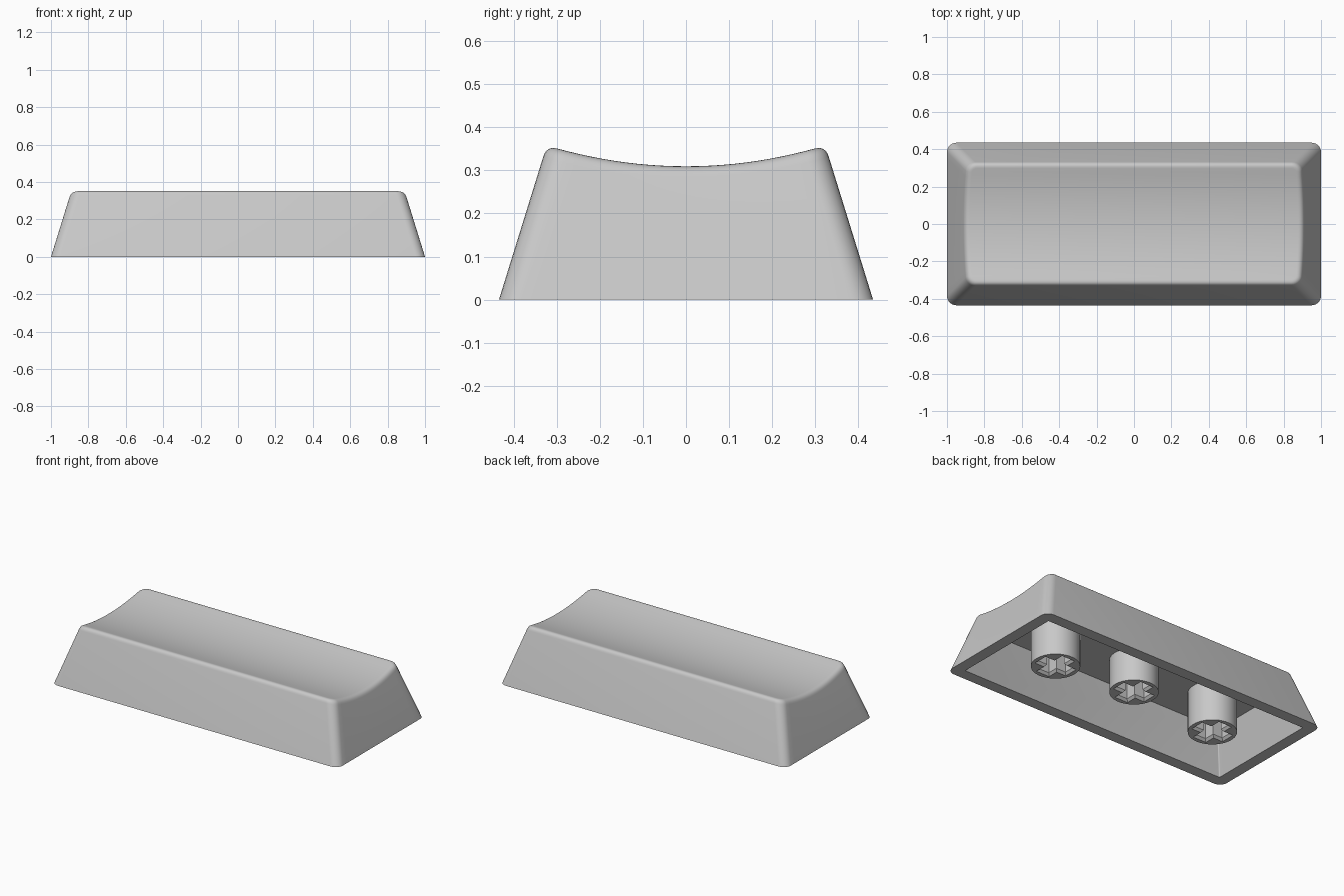
import bpy, bmesh, math

if "Cube" in bpy.data.objects:
    bpy.data.objects.remove(bpy.data.objects["Cube"])

HX, HY = 1.0, 0.4345     # half size of the base
SLOPE = 0.31             # inward lean of the walls
ROUND = 0.05             # radius of the upright corners
EDGE = 0.026             # size of the rounded top edge
WALL = 0.072             # wall thickness at the base
CEILING = 0.25           # height of the hollow underside

grey = bpy.data.materials.new("light_grey")
grey.diffuse_color = (0.58, 0.58, 0.58, 1)
grey.use_nodes = True
grey.node_tree.nodes["Principled BSDF"].inputs["Base Color"].default_value = grey.diffuse_color


def finish(bm, name):
    bmesh.ops.recalc_face_normals(bm, faces=bm.faces)
    mesh = bpy.data.meshes.new(name)
    bm.to_mesh(mesh)
    bm.free()
    mesh.materials.append(grey)
    obj = bpy.data.objects.new(name, mesh)
    bpy.context.collection.objects.link(obj)
    bpy.ops.object.select_all(action='DESELECT')
    bpy.context.view_layer.objects.active = obj
    obj.select_set(True)
    bpy.ops.object.shade_smooth_by_angle(angle=math.radians(30))
    return obj


def rounded_rect(hx, hy, r, arc=6, side=20):
    """Right half from front to back, then the mirrored left half."""
    right = []
    for k in range(arc + 1):
        a = math.radians(-90 + 90 * k / arc)
        right.append((hx - r + r * math.cos(a), -hy + r + r * math.sin(a)))
    for k in range(1, side):
        right.append((hx, (hy - r) * (2 * k / side - 1)))
    right += [(x, -y) for x, y in reversed(right[:arc + 1])]
    return right + [(-x, y) for x, y in reversed(right)]


def outer(z, inset=0.0):
    d = SLOPE * z + inset
    return rounded_rect(HX - d, HY - d, ROUND - inset)


def dish(y):
    return 0.3095 + y * y / 2.16


def bridge(bm, a, b):
    n = len(a)
    for i in range(n):
        bm.faces.new((a[i], a[(i + 1) % n], b[(i + 1) % n], b[i]))


def strip_fill(bm, ring):
    n = len(ring)
    for i in range(n // 2 - 1):
        bm.faces.new((ring[i], ring[i + 1], ring[n - 2 - i], ring[n - 1 - i]))


# Hollow cap: leaning walls, rounded edge and a scooped top
bm = bmesh.new()
base = outer(0)
count = len(base)
steps = 6
top_rings = [[] for _ in range(steps + 1)]
for i in range(count):
    z = 0.34
    for _ in range(8):
        z = dish(outer(z)[i][1])
    corner = (*outer(z)[i], z)
    low = (*outer(z - EDGE)[i], z - EDGE)
    x, y = outer(z, EDGE)[i]
    high = (x, y, dish(y))
    for s in range(steps + 1):
        t = s / steps
        top_rings[s].append([(1 - t) ** 2 * p + 2 * t * (1 - t) * q + t * t * r
                             for p, q, r in zip(low, corner, high)])
inner = [[(x, y, z) for x, y in
          rounded_rect(HX - WALL - 0.3 * z, HY - WALL - 0.3 * z, 0.006)]
         for z in (CEILING, 0)]
levels = inner + [[(x, y, 0) for x, y in base]] + top_rings
rings = [[bm.verts.new(p) for p in level] for level in levels]
for a, b in zip(rings, rings[1:]):
    bridge(bm, a, b)
strip_fill(bm, rings[0])
strip_fill(bm, rings[-1])
finish(bm, "cap_shell")


def cross(arm, half):
    quarter = [(arm, -half), (arm, half), (half, half)]
    pts = []
    for k in range(4):
        c, s = round(math.cos(k * math.pi / 2)), round(math.sin(k * math.pi / 2))
        pts += [(x * c - y * s, x * s + y * c) for x, y in quarter]
    return pts


def stem(name, x0, z0):
    """Round post with a cross-shaped socket and a chamfered opening."""
    bm = bmesh.new()
    circle = [(0.138 * math.cos(a), 0.138 * math.sin(a))
              for a in (2 * math.pi * k / 48 for k in range(48))]

    def ring(pts, z):
        return [bm.verts.new((x0 + x, y, z)) for x, y in pts]

    foot = ring(circle, z0)
    bridge(bm, foot, ring(circle, CEILING))
    mouth = ring(cross(0.112, 0.046), z0)
    throat = ring(cross(0.1, 0.034), z0 + 0.015)
    bridge(bm, mouth, throat)
    bridge(bm, throat, ring(cross(0.1, 0.034), CEILING))
    rim = [bm.edges.get((r[i], r[(i + 1) % len(r)]))
           for r in (foot, mouth) for i in range(len(r))]
    bmesh.ops.triangle_fill(bm, edges=rim, use_beauty=True, normal=(0, 0, -1))
    finish(bm, name)


# Middle stem sits slightly higher than the two side stems
stem("left_stem", -0.572, 0.0)
stem("middle_stem", 0.0, 0.045)
stem("right_stem", 0.572, 0.0)
